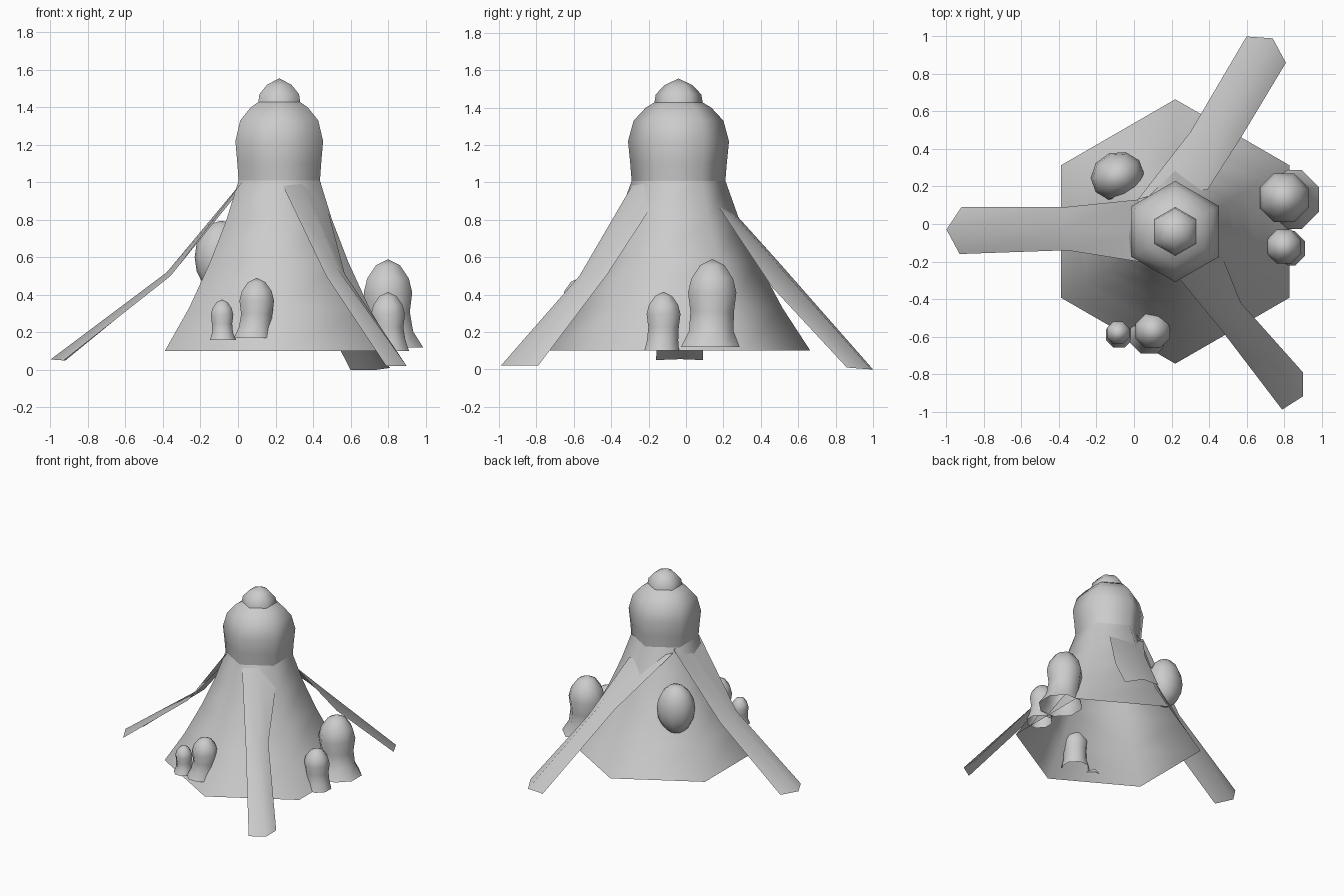
import bpy, bmesh, math
from mathutils import Vector

if "Cube" in bpy.data.objects:
    bpy.data.objects.remove(bpy.data.objects["Cube"])

grey = bpy.data.materials.new("plain_grey")
grey.diffuse_color = (0.6, 0.6, 0.6, 1)
grey.use_nodes = True
grey.node_tree.nodes["Principled BSDF"].inputs["Base Color"].default_value = grey.diffuse_color


def finish(name, bm, recalc=True):
    if recalc:
        bmesh.ops.recalc_face_normals(bm, faces=bm.faces)
    for f in bm.faces:
        f.smooth = True
    me = bpy.data.meshes.new(name)
    bm.to_mesh(me)
    bm.free()
    me.materials.append(grey)
    ob = bpy.data.objects.new(name, me)
    bpy.context.collection.objects.link(ob)
    return ob


def lathe(name, rings, sides, turn=0.0):
    """Rings are (x, y, z, radius); a zero radius closes the shape."""
    bm = bmesh.new()
    loops = []
    for x, y, z, r in rings:
        if r == 0:
            loops.append([bm.verts.new((x, y, z))] * sides)
            continue
        angles = [turn + 2 * math.pi * i / sides for i in range(sides)]
        loops.append([bm.verts.new((x + r * math.cos(a), y + r * math.sin(a), z))
                      for a in angles])
    for a, b in zip(loops, loops[1:]):
        for i in range(sides):
            j = (i + 1) % sides
            quad = list(dict.fromkeys((a[i], a[j], b[j], b[i])))
            bm.faces.new(quad)
    return finish(name, bm)


# Six-sided body: open skirt, bulging head and top knob
CX, CY = 0.22, -0.04


def body_part(name, profile):
    lathe(name, [(CX, CY, z, r) for z, r in profile], 6, math.pi / 2)


body_part("skirt", [(0.10, 0.705), (0.33, 0.555), (0.575, 0.425),
                    (0.80, 0.325), (1.01, 0.25)])
body_part("head", [(1.0, 0.25), (1.10, 0.258), (1.22, 0.27), (1.33, 0.24),
                   (1.40, 0.175), (1.43, 0.125)])
body_part("knob", [(1.42, 0.13), (1.47, 0.122), (1.52, 0.075), (1.555, 0)])


# Bent ridged legs: three rows (top, knee, tip) of three points across
def leg(name, rows):
    bm = bmesh.new()
    grid = [[bm.verts.new(p) for p in row] for row in rows]
    for a, b in zip(grid, grid[1:]):
        for i in range(2):
            bm.faces.new((a[i], a[i + 1], b[i + 1], b[i]))
    bm.normal_update()
    if sum((f.normal for f in bm.faces), Vector()).z < 0:
        bmesh.ops.reverse_faces(bm, faces=bm.faces)
    finish(name, bm, recalc=False)


leg("left_leg", [
    [(0.02, 0.13, 1.0), (0.07, -0.04, 1.03), (0.02, -0.20, 1.0)],
    [(-0.37, 0.09, 0.50), (-0.38, -0.03, 0.52), (-0.36, -0.14, 0.50)],
    [(-0.92, 0.09, 0.05), (-1.0, -0.03, 0.055), (-0.93, -0.16, 0.05)]])
leg("back_leg", [
    [(0.39, 0.18, 0.86), (0.21, 0.19, 0.90), (0.02, 0.13, 0.98)],
    [(0.57, 0.46, 0.44), (0.45, 0.49, 0.56), (0.30, 0.49, 0.58)],
    [(0.81, 0.86, 0.01), (0.74, 0.99, 0.0), (0.60, 1.0, 0.0)]])
leg("front_leg", [
    [(0.24, -0.29, 0.98), (0.34, -0.22, 1.0), (0.44, -0.10, 1.0)],
    [(0.47, -0.57, 0.50), (0.53, -0.50, 0.54), (0.57, -0.42, 0.51)],
    [(0.79, -0.99, 0.02), (0.90, -0.92, 0.02), (0.90, -0.79, 0.02)]])


# Domed growths with a narrow waist and a flared open foot
def growth(name, x, y, r, low, high, foot, foot_r):
    h = high - low
    fx, fy = foot
    rings = [(fx, fy, low, foot_r),
             ((x + fx) / 2, (y + fy) / 2, low + 0.18 * h, r * 0.92),
             (x, y, low + 0.40 * h, r * 0.90),
             (x, y, low + 0.62 * h, r),
             (x, y, low + 0.78 * h, r * 0.86),
             (x, y, low + 0.93 * h, r * 0.50),
             (x, y, high, 0)]
    lathe(name, rings, 8, math.pi / 8)


growth("large_side_growth", 0.80, 0.14, 0.14, 0.12, 0.59, (0.83, 0.13), 0.17)
growth("small_side_growth", 0.80, -0.12, 0.098, 0.10, 0.415, (0.82, -0.13), 0.10)
growth("large_front_growth", 0.10, -0.57, 0.10, 0.17, 0.49, (0.08, -0.59), 0.11)
growth("small_front_growth", -0.085, -0.58, 0.065, 0.16, 0.375, (-0.08, -0.59), 0.075)

# Egg-shaped growth at the back left
bm = bmesh.new()
bmesh.ops.create_uvsphere(bm, u_segments=10, v_segments=8, radius=1)
egg = finish("back_egg", bm)
egg.scale = (0.145, 0.13, 0.195)
egg.location = (-0.088, 0.255, 0.60)
egg.rotation_euler = (0, 0, math.radians(20))
